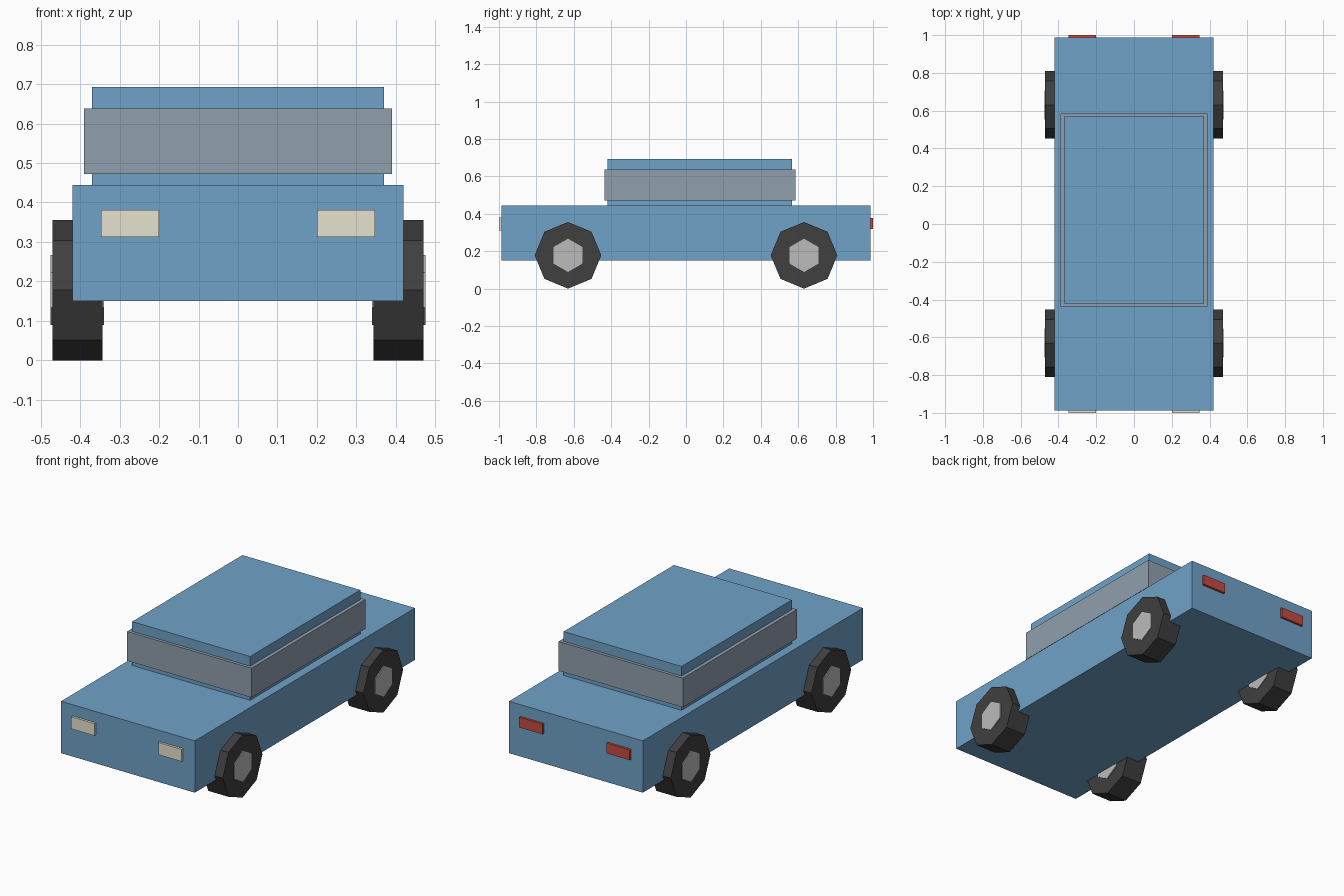
import bpy, math

if "Cube" in bpy.data.objects:
    bpy.data.objects.remove(bpy.data.objects["Cube"])


def material(name, rgb):
    m = bpy.data.materials.new(name)
    m.diffuse_color = (*rgb, 1)
    m.use_nodes = True
    m.node_tree.nodes["Principled BSDF"].inputs["Base Color"].default_value = m.diffuse_color
    return m


BLUE = material("blue_paint", (0.16, 0.36, 0.58))
GLASS = material("glass", (0.28, 0.35, 0.42))
RUBBER = material("rubber", (0.05, 0.05, 0.05))
METAL = material("metal", (0.5, 0.5, 0.5))
CREAM = material("cream", (0.8, 0.76, 0.62))
RED = material("red", (0.55, 0.07, 0.05))


def finish(name, mat):
    ob = bpy.context.object
    ob.name = name
    ob.data.materials.append(mat)
    bpy.ops.object.transform_apply(location=False, rotation=True, scale=True)
    return ob


def box(name, x, y, z, mat):
    """Box from (min, max) ranges on each axis."""
    ranges = (x, y, z)
    bpy.ops.mesh.primitive_cube_add(size=1, location=[(a + b) / 2 for a, b in ranges])
    bpy.context.object.scale = [b - a for a, b in ranges]
    return finish(name, mat)


def disc(name, sides, radius, width, loc, mat):
    """Low-poly cylinder along x, with corners pointing along y."""
    bpy.ops.mesh.primitive_cylinder_add(vertices=sides, radius=radius, depth=width,
                                        location=loc, rotation=(0, math.pi / 2, 0))
    ob = finish(name, mat)
    if sides == 6:
        ob.rotation_euler.x = math.pi / 2
    return ob


# Lower body, cabin and the window band wrapped around it
box("body", (-0.42, 0.42), (-0.987, 0.987), (0.15, 0.444), BLUE)
box("cabin", (-0.37, 0.37), (-0.42, 0.568), (0.444, 0.693), BLUE)
box("window_band", (-0.39, 0.39), (-0.437, 0.585), (0.472, 0.638), GLASS)

for side, s in (("left", -1), ("right", 1)):
    # Lamps
    x = sorted((s * 0.2, s * 0.347))
    box(f"headlight_{side}", x, (-1.0, -0.975), (0.312, 0.381), CREAM)
    box(f"taillight_{side}", x, (0.975, 1.0), (0.32, 0.378), RED)

    # Octagonal tyres with hexagonal hubs
    for end, y in (("front", -0.631), ("rear", 0.631)):
        loc = (s * 0.407, y, 0.178)
        disc(f"{end}_tyre_{side}", 8, 0.178, 0.127, loc, RUBBER)
        disc(f"{end}_hub_{side}", 6, 0.089, 0.136, loc, METAL)
